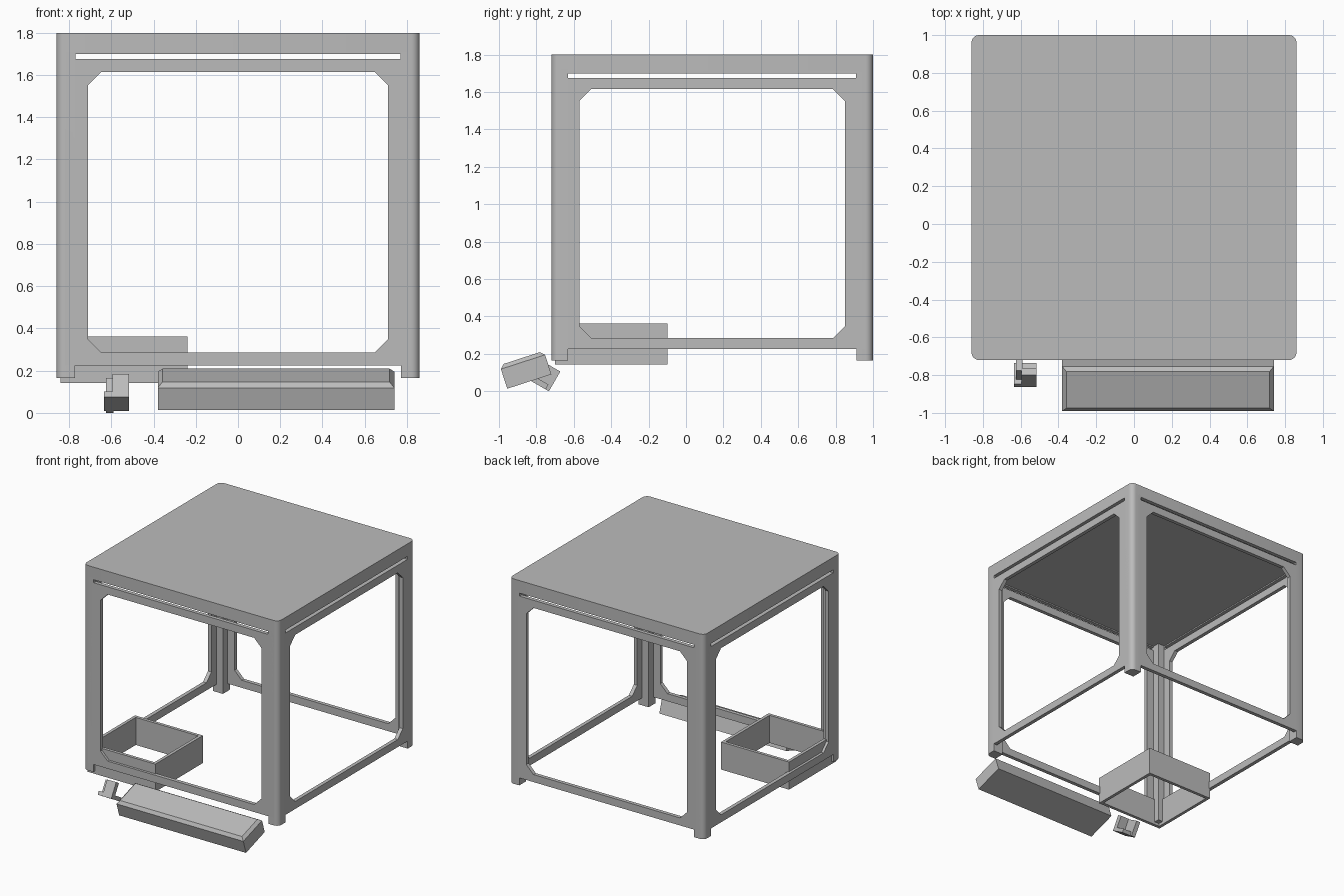
import bpy, bmesh, math
from mathutils import Matrix, Vector

if "Cube" in bpy.data.objects:
    bpy.data.objects.remove(bpy.data.objects["Cube"], do_unlink=True)

grey = bpy.data.materials.new("plain grey")
grey.use_nodes = True
grey.diffuse_color = (0.5, 0.5, 0.5, 1)
grey.node_tree.nodes["Principled BSDF"].inputs["Base Color"].default_value = (0.5, 0.5, 0.5, 1)

HALF = 0.86       # half width of the enclosure
MID_Y = 0.14      # enclosure centre along y
POST = 0.088      # post width
WALL = 0.03       # wall thickness


def add_object(name, bm, matrix):
    mesh = bpy.data.meshes.new(name)
    bmesh.ops.remove_doubles(bm, verts=bm.verts, dist=0.0005)
    bmesh.ops.recalc_face_normals(bm, faces=bm.faces)
    bm.transform(matrix)
    bm.to_mesh(mesh)
    bm.free()
    mesh.materials.append(grey)
    obj = bpy.data.objects.new(name, mesh)
    bpy.context.collection.objects.link(obj)
    bpy.ops.object.select_all(action='DESELECT')
    obj.select_set(True)
    bpy.context.view_layer.objects.active = obj
    bpy.ops.object.shade_smooth_by_angle(angle=math.radians(30))
    return obj


def extrude_outline(name, loops, depth, matrix):
    """Flat outline with holes, thickened evenly about its plane."""
    curve = bpy.data.curves.new(name + "_outline", 'CURVE')
    curve.dimensions = '2D'
    curve.fill_mode = 'BOTH'
    curve.extrude = depth / 2
    for loop in loops:
        spline = curve.splines.new('POLY')
        spline.points.add(len(loop) - 1)
        for point, (x, y) in zip(spline.points, loop):
            point.co = (x, y, 0, 1)
        spline.use_cyclic_u = True
    helper = bpy.data.objects.new(name + "_outline", curve)
    mesh = helper.to_mesh()
    bm = bmesh.new()
    bm.from_mesh(mesh)
    helper.to_mesh_clear()
    bpy.data.objects.remove(helper)
    bpy.data.curves.remove(curve)
    return add_object(name, bm, matrix)


def rect(x0, x1, y0, y1):
    return [(x0, y0), (x1, y0), (x1, y1), (x0, y1)]


def chamfered(x0, x1, y0, y1, c):
    return [(x0 + c, y0), (x1 - c, y0), (x1, y0 + c), (x1, y1 - c),
            (x1 - c, y1), (x0 + c, y1), (x0, y1 - c), (x0, y0 + c)]


def arc(cx, cy, r, start, steps=6):
    angles = [start + math.pi / 2 * i / steps for i in range(steps + 1)]
    return [(cx + r * math.cos(a), cy + r * math.sin(a)) for a in angles]


def box(name, x, y, z, matrix=Matrix(), chamfer=0):
    """Box from ranges, with optional chamfer around its top."""
    bm = bmesh.new()
    lo, hi = Vector((x[0], y[0], z[0])), Vector((x[1], y[1], z[1]))
    bmesh.ops.create_cube(bm, size=1, matrix=Matrix.Translation((lo + hi) / 2)
                          @ Matrix.Diagonal((*(hi - lo), 1)))
    if chamfer:
        top = [e for e in bm.edges if all(v.co.z > hi.z - 0.001 for v in e.verts)]
        bmesh.ops.bevel(bm, geom=top, offset=chamfer, segments=1, affect='EDGES')
    return add_object(name, bm, matrix)


# Roof slab with rounded corners
R = 0.04
inset = HALF - R
outline = []
for i, (sx, sy) in enumerate([(1, 1), (-1, 1), (-1, -1), (1, -1)]):
    outline += arc(sx * inset, sy * inset, R, i * math.pi / 2)
extrude_outline("roof", [outline], 0.09, Matrix.Translation((0, MID_Y, 1.755)))

# Four walls, each with a window and a slot, and four corner posts
wall_loops = [rect(-0.82, 0.82, 0.225, 1.72),
              chamfered(-0.71, 0.71, 0.285, 1.615, 0.063),
              rect(-0.77, 0.77, 1.676, 1.7)]
post_loop = [(HALF - POST, HALF - POST), (HALF, HALF - POST)]
post_loop += arc(inset, inset, R, 0) + [(HALF - POST, HALF)]
for i, (wall, post) in enumerate([("front", "back_left"), ("left", "back_right"),
                                  ("back", "front_right"), ("right", "front_left")]):
    turn = Matrix.Translation((0, MID_Y, 0)) @ Matrix.Rotation(i * math.pi / 2, 4, 'Z')
    stand = Matrix.Translation((0, -HALF + WALL / 2, 0)) @ Matrix.Rotation(math.pi / 2, 4, 'X')
    extrude_outline(wall + "_wall", wall_loops, WALL, turn @ stand)
    extrude_outline(post + "_post", [post_loop], 1.555, turn @ Matrix.Translation((0, 0, 0.9425)))

# Open square sleeve around the front right post
extrude_outline("square_sleeve",
                [rect(-0.3, 0.3, -0.3, 0.3), rect(-0.275, 0.275, -0.275, 0.275)],
                0.22, Matrix.Translation((-0.54, -0.4, 0.252)))

# Tilted control housing
tilt = Matrix.Translation((0.18, -0.858, 0.115)) @ Matrix.Rotation(math.radians(18), 4, 'X')
box("control_housing", (-0.56, 0.56), (-0.124, 0.124), (-0.066, 0.066), tilt, 0.022)

# Small tilted bracket: base, front block and web
lean = Matrix.Translation((0, -0.733, 0)) @ Matrix.Rotation(math.radians(-30), 4, 'X')
box("bracket_base", (-0.635, -0.515), (-0.15, -0.02), (0, 0.03), lean)
box("bracket_block", (-0.595, -0.515), (-0.15, -0.11), (0, 0.125), lean)
box("bracket_web", (-0.625, -0.59), (-0.12, 0), (0, 0.122), lean)
